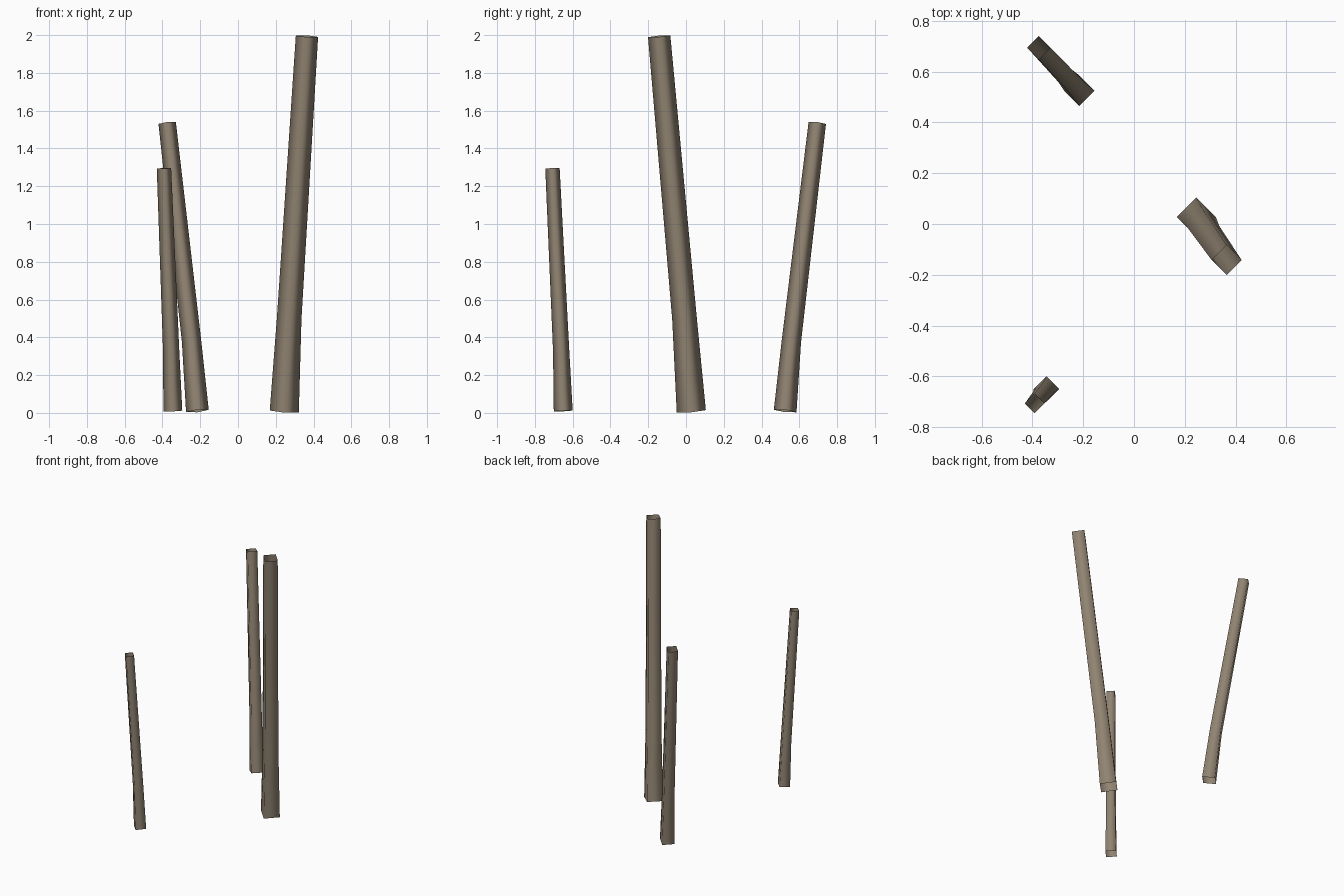
import bpy, bmesh, math
from mathutils import Vector

if "Cube" in bpy.data.objects:
    bpy.data.objects.remove(bpy.data.objects["Cube"])

wood = bpy.data.materials.new("weathered_wood")
wood.diffuse_color = (0.283, 0.231, 0.168, 1)
wood.use_nodes = True
wood.node_tree.nodes["Principled BSDF"].inputs["Base Color"].default_value = wood.diffuse_color


def post(name, rings):
    """Open four-sided tube; rings are (centre, half diagonal) from foot to tip."""
    axis = (Vector(rings[-1][0]) - Vector(rings[0][0])).normalized()
    bm = bmesh.new()
    loops = []
    for centre, half in rings:
        loop = []
        for i in range(4):
            a = i * math.pi / 2
            off = Vector((half * math.cos(a), half * math.sin(a), 0))
            off.z = -off.dot(axis) / axis.z   # square to the leaning axis
            loop.append(bm.verts.new(Vector(centre) + off))
        loops.append(loop)
    for low, high in zip(loops, loops[1:]):
        for i in range(4):
            j = (i + 1) % 4
            bm.faces.new((low[i], low[j], high[j], high[i])).smooth = True
    mesh = bpy.data.meshes.new(name)
    bm.to_mesh(mesh)
    bm.free()
    mesh.materials.append(wood)
    bpy.context.collection.objects.link(bpy.data.objects.new(name, mesh))


# Three leaning posts, slightly flared toward the foot
post("tall_post", [((0.245, 0.028, 0.008), 0.077),
                   ((0.271, -0.008, 0.50), 0.065),
                   ((0.365, -0.142, 1.994), 0.059)])
post("back_post", [((-0.215, 0.525, 0.010), 0.060),
                   ((-0.246, 0.558, 0.38), 0.051),
                   ((-0.375, 0.695, 1.535), 0.046)])
post("front_post", [((-0.345, -0.650, 0.010), 0.050),
                    ((-0.354, -0.661, 0.33), 0.043),
                    ((-0.392, -0.707, 1.295), 0.038)])
